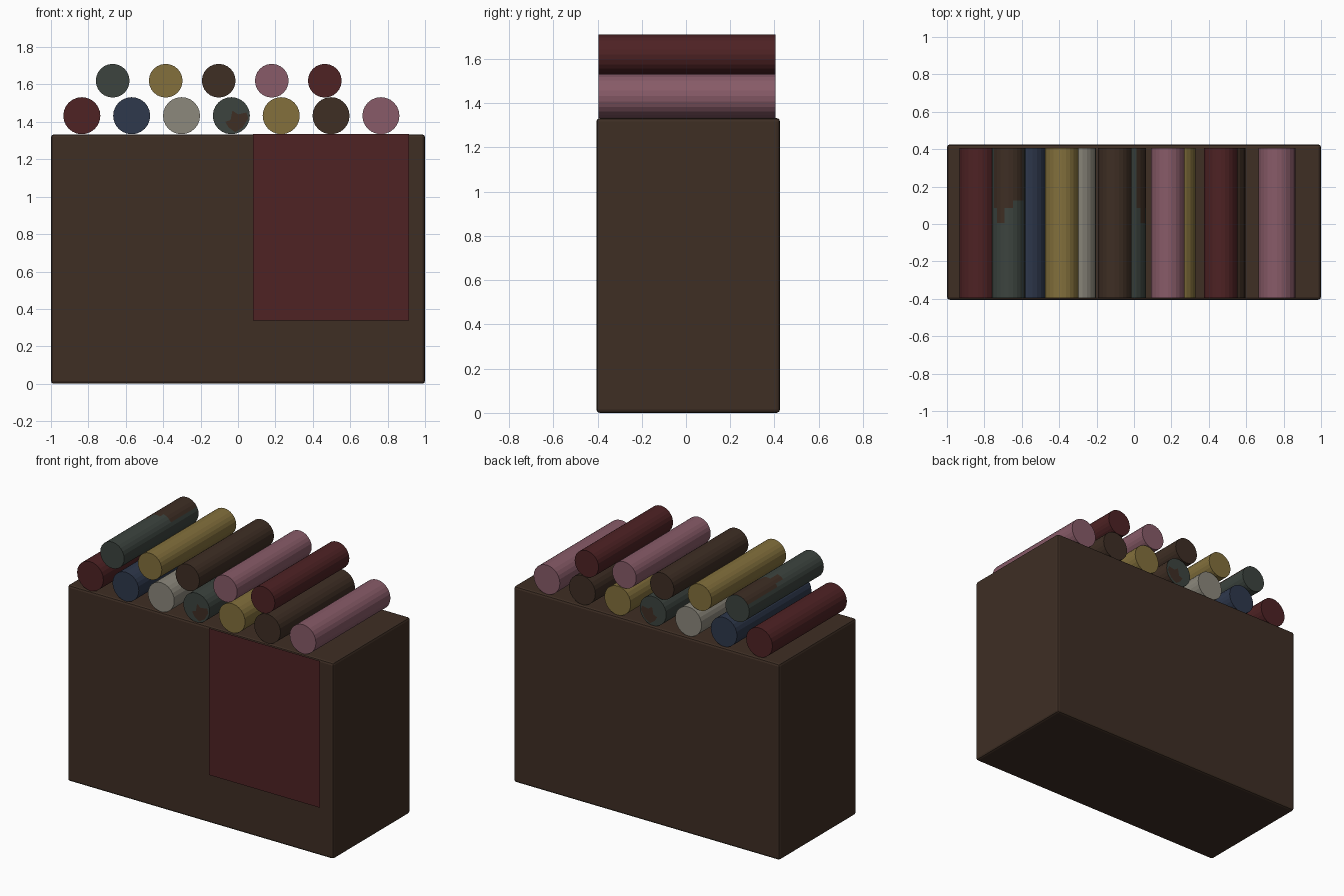
import bpy, bmesh, math

cube = bpy.data.objects.get("Cube")
if cube:
    bpy.data.objects.remove(cube, do_unlink=True)


def material(name, srgb):
    lin = [(c / 255 / 12.92) if c < 11 else ((c / 255 + 0.055) / 1.055) ** 2.4 for c in srgb]
    m = bpy.data.materials.new(name)
    m.use_nodes = True
    m.diffuse_color = (*lin, 1)
    m.node_tree.nodes["Principled BSDF"].inputs["Base Color"].default_value = (*lin, 1)
    return m


brown = material("dark brown", (62, 46, 36))
red = material("deep red", (78, 34, 36))
navy = material("navy", (46, 56, 76))
grey = material("warm grey", (140, 136, 124))
slate = material("slate green", (60, 68, 63))
mustard = material("mustard", (131, 112, 60))
pink = material("dusty pink", (136, 91, 104))


def add_object(name, bm, *mats):
    mesh = bpy.data.meshes.new(name)
    bm.to_mesh(mesh)
    bm.free()
    for m in mats:
        mesh.materials.append(m)
    obj = bpy.data.objects.new(name, mesh)
    bpy.context.collection.objects.link(obj)
    return obj


def sheet(name, points, mat):
    bm = bmesh.new()
    bm.faces.new([bm.verts.new(p) for p in points])
    return add_object(name, bm, mat)


# Counter body with softened edges
bm = bmesh.new()
bmesh.ops.create_cube(bm, size=1)
for v in bm.verts:
    v.co = (v.co.x * 2, v.co.y * 0.83 + 0.01, (v.co.z + 0.5) * 1.333)
body = add_object("counter_body", bm, brown)
bev = body.modifiers.new("soft_edges", "BEVEL")
bev.width = 0.015
bev.segments = 2

# Cloth hanging just in front of the body
L, R, B, T = 0.08, 0.915, 0.337, 1.335
sheet("front_cloth", [(x, -0.424, z) for x, z in ((L, B), (R, B), (R, T), (L, T))], red)

# Fabric rolls
Y0, Y1 = -0.395, 0.405
SIDES = 24


def patch_start(a):
    """Where the worn patch begins along the roll, by angle in degrees from the patch middle."""
    if abs(a) > 55:
        return None
    if a > 38:
        return 0.07
    if a > 14:
        return 0.02
    return 0.1 if a > -20 else 0.14


def roll(name, x, z, r, mat, patch_angle=None):
    bm = bmesh.new()
    cuts = 20 if patch_angle is not None else 1
    ys = [Y0 + (Y1 - Y0) * i / cuts for i in range(cuts + 1)]
    angles = [math.tau * k / SIDES for k in range(SIDES)]
    rings = [[bm.verts.new((x + r * math.cos(a), y, z + r * math.sin(a))) for a in angles]
             for y in ys]
    bm.faces.new(rings[0])
    bm.faces.new(rings[-1][::-1])
    for i in range(cuts):
        for k in range(SIDES):
            n = (k + 1) % SIDES
            f = bm.faces.new((rings[i][k], rings[i + 1][k], rings[i + 1][n], rings[i][n]))
            if patch_angle is not None:
                a = (360 * (k + 0.5) / SIDES - patch_angle + 180) % 360 - 180
                start = patch_start(a)
                if start is not None and (ys[i] + ys[i + 1]) / 2 > start:
                    f.material_index = 1
    bmesh.ops.recalc_face_normals(bm, faces=bm.faces[:])
    return add_object(name, bm, mat, brown)


lower = [red, navy, grey, slate, mustard, brown, pink]
upper = [slate, mustard, brown, pink, red]
for i, m in enumerate(lower):
    roll(f"lower_roll_{i + 1}", -0.835 + 0.2665 * i, 1.433, 0.099, m, 0 if m is slate else None)
for i, m in enumerate(upper):
    roll(f"upper_roll_{i + 1}", -0.67 + 0.2835 * i, 1.62, 0.09, m, 90 if m is slate else None)

# Worn patches on both ends of the lower slate roll
outline = [(-0.068, 1.40), (-0.05, 1.37), (-0.015, 1.345), (0.025, 1.37),
           (0.055, 1.42), (0.045, 1.45), (0, 1.44), (-0.03, 1.46), (-0.04, 1.41)]
sheet("front_end_patch", [(x, Y0 - 0.002, z) for x, z in outline], brown)
sheet("back_end_patch", [(x, Y1 + 0.002, z) for x, z in reversed(outline)], brown)
